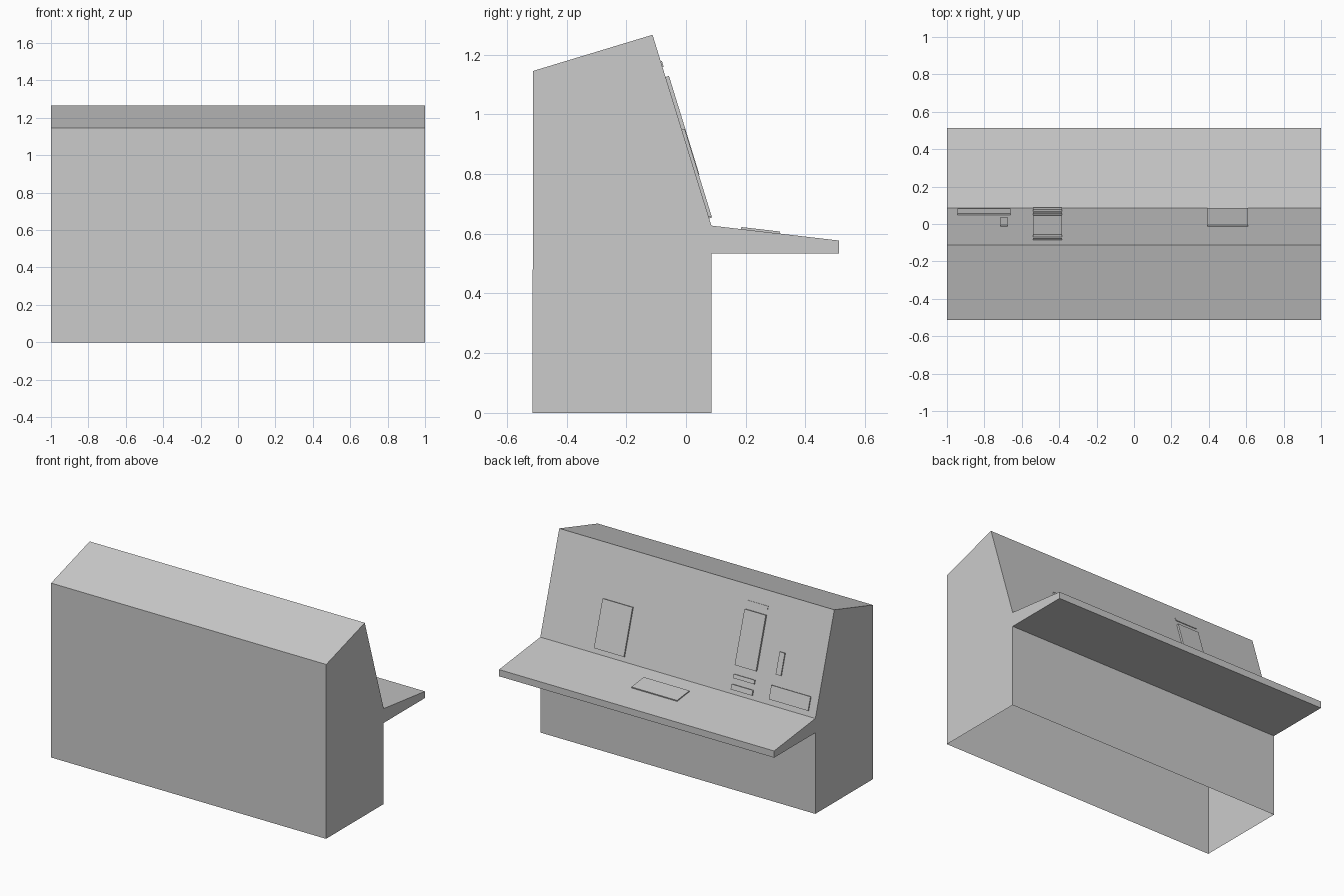
import bpy
import bmesh
import math
from mathutils import Matrix, Vector

cube = bpy.data.objects.get("Cube")
if cube:
    bpy.data.objects.remove(cube, do_unlink=True)

# One plain grey for the whole console
grey = bpy.data.materials.new("plain grey")
grey.use_nodes = True
colour = (0.6, 0.6, 0.6, 1)
grey.diffuse_color = colour
grey.node_tree.nodes["Principled BSDF"].inputs["Base Color"].default_value = colour


def add_object(name, bm):
    mesh = bpy.data.meshes.new(name)
    bm.to_mesh(mesh)
    bm.free()
    mesh.materials.append(grey)
    obj = bpy.data.objects.new(name, mesh)
    bpy.context.collection.objects.link(obj)
    return obj


# Side profile points (y, z)
peak = (-0.112, 1.266)
notch = (0.085, 0.627)
shelf_lip = (0.513, 0.577)
profile = [(-0.514, 0), (-0.512, 1.145), peak, notch, shelf_lip,
           (0.513, 0.533), (0.085, 0.533), (0.085, 0)]

# Console shell, open underneath
bm = bmesh.new()
side = bm.faces.new([bm.verts.new((-1, y, z)) for y, z in profile])
swept = bmesh.ops.extrude_face_region(bm, geom=[side], use_keep_orig=True)
bmesh.ops.translate(bm, vec=(2, 0, 0),
                    verts=[v for v in swept["geom"] if isinstance(v, bmesh.types.BMVert)])
bmesh.ops.recalc_face_normals(bm, faces=bm.faces)
floor = [f for f in bm.faces if all(v.co.z < 0.001 for v in f.verts)]
bmesh.ops.delete(bm, geom=floor, context='FACES')
add_object("console_shell", bm)


def plate(name, start, end, x0, x1, near, far, thick):
    """Thin box on the slope from start to end, placed by distance from start."""
    angle = math.atan2(end[1] - start[1], end[0] - start[0])
    sink = 0.003
    bm = bmesh.new()
    bmesh.ops.create_cube(bm, size=1)
    bmesh.ops.scale(bm, vec=(x1 - x0, far - near, thick + sink), verts=bm.verts)
    centre = Vector(((x0 + x1) / 2, (near + far) / 2, (thick - sink) / 2))
    bmesh.ops.translate(bm, vec=centre, verts=bm.verts)
    obj = add_object(name, bm)
    obj.matrix_world = Matrix.Translation((0, *start)) @ Matrix.Rotation(angle, 4, 'X')


# Plates on the sloping panel
for name, x0, x1, near, far, thick in [
    ("left_display", 0.392, 0.61, 0.333, 0.638, 0.01),
    ("tall_display", -0.54, -0.385, 0.148, 0.493, 0.012),
    ("upper_strip", -0.54, -0.385, 0.093, 0.113, 0.004),
    ("middle_strip", -0.54, -0.385, 0.548, 0.573, 0.008),
    ("lower_strip", -0.54, -0.385, 0.61, 0.643, 0.01),
    ("narrow_gauge", -0.715, -0.677, 0.338, 0.478, 0.008),
    ("wide_gauge", -0.945, -0.66, 0.548, 0.635, 0.008),
]:
    plate(name, peak, notch, x0, x1, near, far, thick)

# Keyboard plate on the shelf
plate("shelf_keyboard", notch, shelf_lip, -0.155, 0.177, 0.1, 0.23, 0.007)
